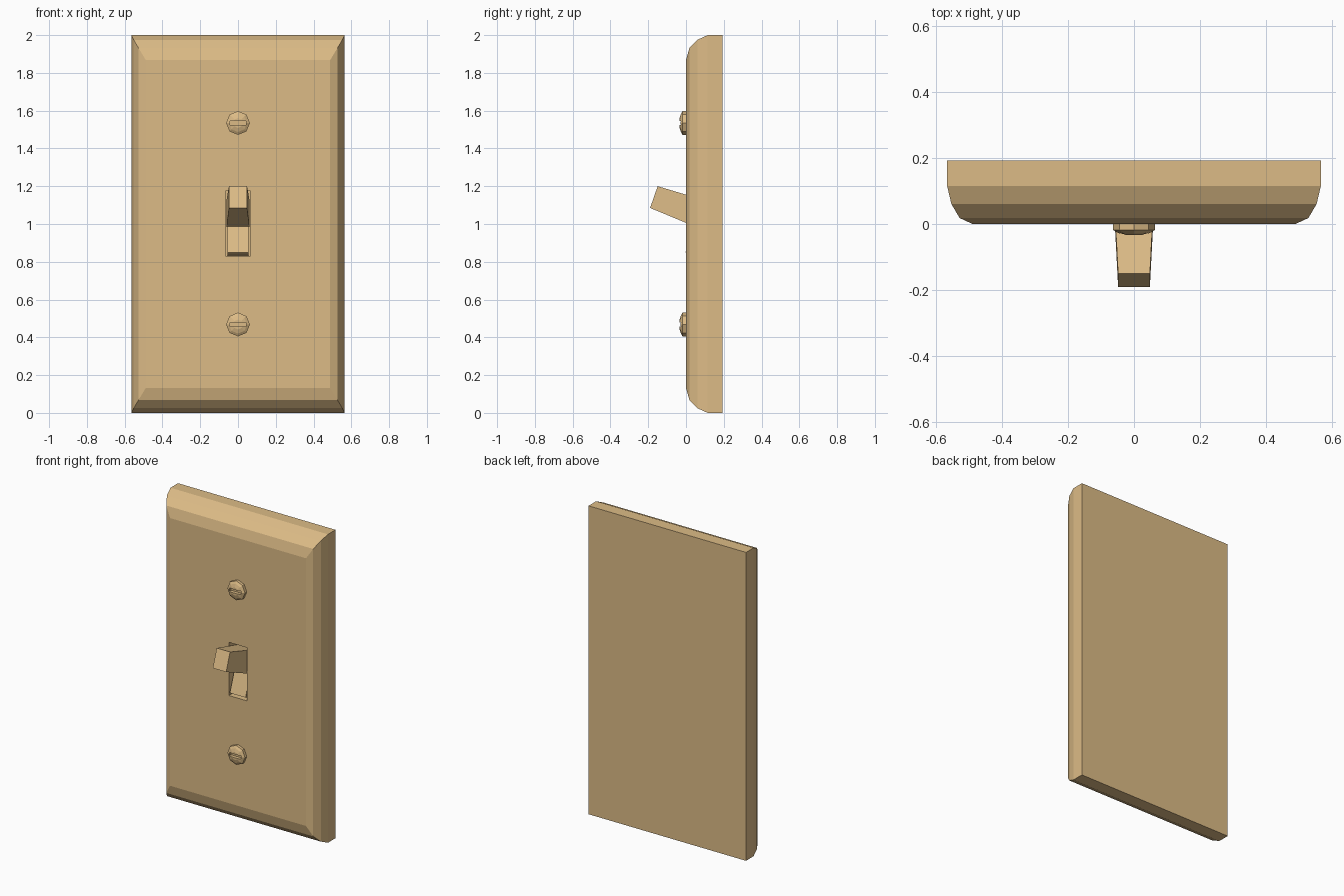
import bpy, bmesh, math

if "Cube" in bpy.data.objects:
    bpy.data.objects.remove(bpy.data.objects["Cube"])

tan = bpy.data.materials.new("tan")
tan.diffuse_color = (0.72, 0.5, 0.24, 1)
tan.use_nodes = True
tan.node_tree.nodes["Principled BSDF"].inputs["Base Color"].default_value = tan.diffuse_color


def loft(name, rings):
    """Closed flat-shaded solid through a stack of equally sized rings."""
    bm = bmesh.new()
    loops = [[bm.verts.new(p) for p in ring] for ring in rings]
    n = len(loops[0])
    for a, b in zip(loops, loops[1:]):
        for i in range(n):
            j = (i + 1) % n
            bm.faces.new((a[i], a[j], b[j], b[i]))
    bm.faces.new(loops[0][::-1])
    bm.faces.new(loops[-1])
    bmesh.ops.recalc_face_normals(bm, faces=bm.faces[:])
    me = bpy.data.meshes.new(name)
    bm.to_mesh(me)
    bm.free()
    ob = bpy.data.objects.new(name, me)
    bpy.context.collection.objects.link(ob)
    me.materials.append(tan)
    return ob


def rect(hx, hz, y, zc=1.0):
    return [(-hx, y, zc - hz), (hx, y, zc - hz), (hx, y, zc + hz), (-hx, y, zc + hz)]


def cut(ob, hx, z0, z1, y0, y1):
    """Subtract a box from a part."""
    hz, zc = (z1 - z0) / 2, (z0 + z1) / 2
    c = loft(ob.name + "_cutter", [rect(hx, hz, y0, zc), rect(hx, hz, y1, zc)])
    c.hide_render = True
    c.hide_viewport = True
    c.display_type = 'WIRE'
    m = ob.modifiers.new("slot", 'BOOLEAN')
    m.operation = 'DIFFERENCE'
    m.solver = 'EXACT'
    m.object = c


# Cover plate with a faceted rounded front edge: (y, x inset, z inset)
profile = [(0.192, 0, 0), (0.115, 0, 0), (0.06, 0.013, 0.025),
           (0.018, 0.038, 0.068), (0, 0.077, 0.132)]
plate = loft("cover_plate", [rect(0.565 - dx, 1 - dz, y) for y, dx, dz in profile])
cut(plate, 0.065, 0.83, 1.175, -0.1, 0.14)


def side_prism(name, pts):
    """Prism through side points (half width, y, z)."""
    return loft(name, [[(s * w, y, z) for w, y, z in pts] for s in (-1, 1)])


# Tilted rocker filling the opening
side_prism("switch_rocker", [(0.056, -0.003, 0.85), (0.056, 0.104, 1.158),
                             (0.056, 0.15, 1.158), (0.056, 0.15, 0.83),
                             (0.056, 0.02, 0.84)])

# Tapered toggle lever, standing square on the rocker face
side_prism("switch_toggle", [(0.048, -0.19, 1.085), (0.048, -0.15, 1.2),
                             (0.061, 0.10, 1.125), (0.061, 0.055, 0.983)])


# Domed slotted screws
def octagon(r, y, zc):
    return [(r * math.cos(i * math.pi / 4), y, zc + r * math.sin(i * math.pi / 4))
            for i in range(8)]


for name, zc in (("upper_screw", 1.535), ("lower_screw", 0.468)):
    screw = loft(name, [octagon(r, y, zc) for r, y in
                        ((0.063, 0.01), (0.063, -0.018), (0.048, -0.027), (0.026, -0.034))])
    cut(screw, 0.042, zc - 0.011, zc + 0.011, -0.06, -0.012)
